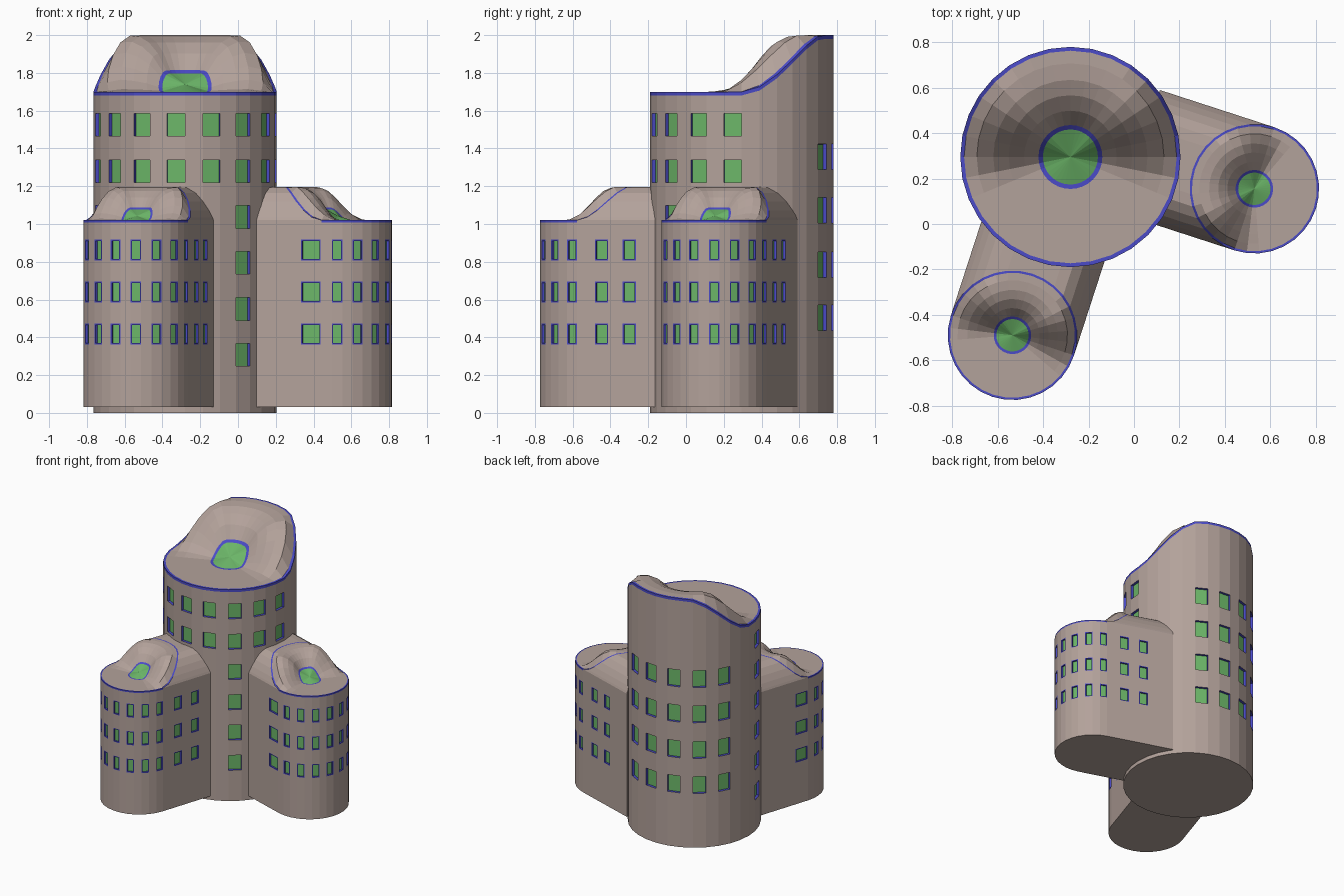
import bpy, bmesh, math
from mathutils import Matrix

if "Cube" in bpy.data.objects:
    bpy.data.objects.remove(bpy.data.objects["Cube"])

N = 32
STONE, TRIM, GLASS = 0, 1, 2


def material(name, col):
    m = bpy.data.materials.new(name)
    m.diffuse_color = (*col, 1)
    m.use_nodes = True
    m.node_tree.nodes["Principled BSDF"].inputs["Base Color"].default_value = m.diffuse_color
    return m


MATS = [material("stone", (0.45, 0.36, 0.325)),
        material("trim", (0.07, 0.07, 0.58)),
        material("glass", (0.15, 0.47, 0.14))]


def smooth(t):
    t = min(1, max(0, t))
    return t * t * (3 - 2 * t)


def circle_pt(R, i):
    # angle counted from the front (-y), turning towards +x
    a = math.tau * i / N
    return R * math.sin(a), -R * math.cos(a)


def roof_z(R, f, i, z0):
    # roof is flat in front and swells up towards the back
    th = math.degrees(math.asin(max(-1, min(1, -math.cos(math.tau * i / N)))))
    rim = smooth((f - 0.8) / 0.2)
    start, end = -20 + 20 * rim, 46 + 16 * rim
    prof = [(0, 0.1), (0.25, 0.2), (0.29, 0.235), (0.42, 0.42), (0.56, 0.54),
            (0.7, 0.6), (0.85, 0.618), (1, 0.618)]
    for (f0, h0), (f1, h1) in zip(prof, prof[1:]):
        if f0 <= f <= f1:
            h = h0 + (h1 - h0) * (f - f0) / (f1 - f0)
            break
    return z0 + R * h * smooth((th - start) / (end - start))


def face(bm, pts, mat=STONE):
    f = bm.faces.new([bm.verts.new(p) for p in pts])
    f.material_index = mat
    return f


def panel(bm, p0, p1, zb, t0, t1, windows=()):
    # one wall strip; returns the faces that become windows
    holes, z = [], zb
    for zc, h in sorted(windows):
        lo, hi = zc - h / 2, zc + h / 2
        face(bm, [(*p0, z), (*p1, z), (*p1, lo), (*p0, lo)])
        holes.append(face(bm, [(*p0, lo), (*p1, lo), (*p1, hi), (*p0, hi)], TRIM))
        z = hi
    face(bm, [(*p0, z), (*p1, z), (*p1, t1), (*p0, t0)])
    return holes


def ring_strip(bm, outer, inner, ids, mat):
    for i in ids:
        face(bm, [outer(i), outer(i + 1), inner(i + 1), inner(i)], mat)


def roof(bm, R, z0):
    def ring(f):
        return lambda i: (*circle_pt(R * f, i), roof_z(R, f, i, z0))
    fr = [1, 0.965, 0.85, 0.7, 0.56, 0.42, 0.29, 0.25]
    for k in range(len(fr) - 1):
        mat = TRIM if k in (0, 6) else STONE
        ring_strip(bm, ring(fr[k]), ring(fr[k + 1]), range(N), mat)
    # round skylight
    g = ring(0.25)
    for i in range(N):
        face(bm, [g(i), g(i + 1), (0, 0, z0 + R * 0.08)], GLASS)


def rim_band(bm, R, z0, ids):
    band = 0.04 * R
    ring_strip(bm, lambda i: (*circle_pt(R, i), roof_z(R, 1, i, z0) - band),
               lambda i: (*circle_pt(R, i), roof_z(R, 1, i, z0)), ids, TRIM)


def finish(bm, name, holes, frame, depth, loc, rot):
    # window frames, then recessed panes
    bmesh.ops.inset_individual(bm, faces=holes, thickness=frame, depth=0)
    bmesh.ops.inset_individual(bm, faces=holes, thickness=0.0005, depth=-depth)
    for f in holes:
        f.material_index = GLASS
    bmesh.ops.remove_doubles(bm, verts=bm.verts, dist=1e-5)
    bm.transform(Matrix.Translation(loc) @ Matrix.Rotation(math.radians(rot), 4, 'Z'))
    me = bpy.data.meshes.new(name)
    bm.to_mesh(me)
    bm.free()
    for m in MATS:
        me.materials.append(m)
    bpy.context.collection.objects.link(bpy.data.objects.new(name, me))


def tower():
    bm, R, z0, holes = bmesh.new(), 0.485, 1.70, []
    upper = [(1.525, 0.12), (1.28, 0.12)]
    lower = [(z, 0.12) for z in (1.037, 0.794, 0.55, 0.307)]
    back = [(z, 0.135) for z in (1.355, 1.072, 0.785, 0.503)]
    for i in range(-8, N - 8):
        win = []
        if i % 2 and i <= 7:
            win = upper + (lower if i in (-7, 3) else [])
        elif i in (13, 15, 17, 19, 21):
            win = back
        t = [roof_z(R, 1, j, z0) - 0.04 * R for j in (i, i + 1)]
        holes += panel(bm, circle_pt(R, i), circle_pt(R, i + 1), 0, *t, win)
    rim_band(bm, R, z0, range(N))
    roof(bm, R, z0)
    face(bm, [(*circle_pt(R, -i), 0) for i in range(N)])
    finish(bm, "main_tower", holes, 0.016, 0.02, (-0.28, 0.295, 0), 0)


def wing(name, L, loc, rot):
    bm, R, z0, zb, holes = bmesh.new(), 0.285, 1.02, 0.03, []
    rows = [(z, 0.11) for z in (0.862, 0.64, 0.418)]
    # rounded front wall
    for i in range(-8, 8):
        t = z0 - 0.04 * R
        holes += panel(bm, circle_pt(R, i), circle_pt(R, i + 1), zb, t, t,
                       rows if i % 2 else ())
    rim_band(bm, R, z0, range(-8, 8))
    roof(bm, R, z0)
    # straight side walls running back to the tower
    cuts = [0, 0.101, 0.175, 0.255, 0.329, L]
    for k in range(5):
        holes += panel(bm, (R, cuts[k]), (R, cuts[k + 1]), zb, z0, z0,
                       rows if k in (1, 3) else ())
    cuts = [L, 0.115, 0.005, 0]
    for k in range(3):
        holes += panel(bm, (-R, cuts[k]), (-R, cuts[k + 1]), zb, z0, z0,
                       rows if k == 1 else ())

    # arched roof behind the rim, and the end wall
    def end(i):
        return circle_pt(R, i)[0], L, roof_z(R, 1, i, z0)
    ring_strip(bm, end, lambda i: (*circle_pt(R, i), roof_z(R, 1, i, z0)),
               range(8, 24), STONE)
    face(bm, [(-R, L, zb), (R, L, zb)][::-1] + [end(i) for i in range(24, 7, -1)][::1])
    # underside
    face(bm, [(-R, L, zb), (R, L, zb)] + [(*circle_pt(R, i), zb) for i in range(8, -9, -1)])
    bmesh.ops.remove_doubles(bm, verts=bm.verts, dist=1e-5)
    finish(bm, name, holes, 0.01, 0.012, loc, rot)


tower()
wing("left_wing", 0.443, (-0.535, -0.49, 0), -18)
wing("right_wing", 0.53, (0.53, 0.155, 0), 72)
